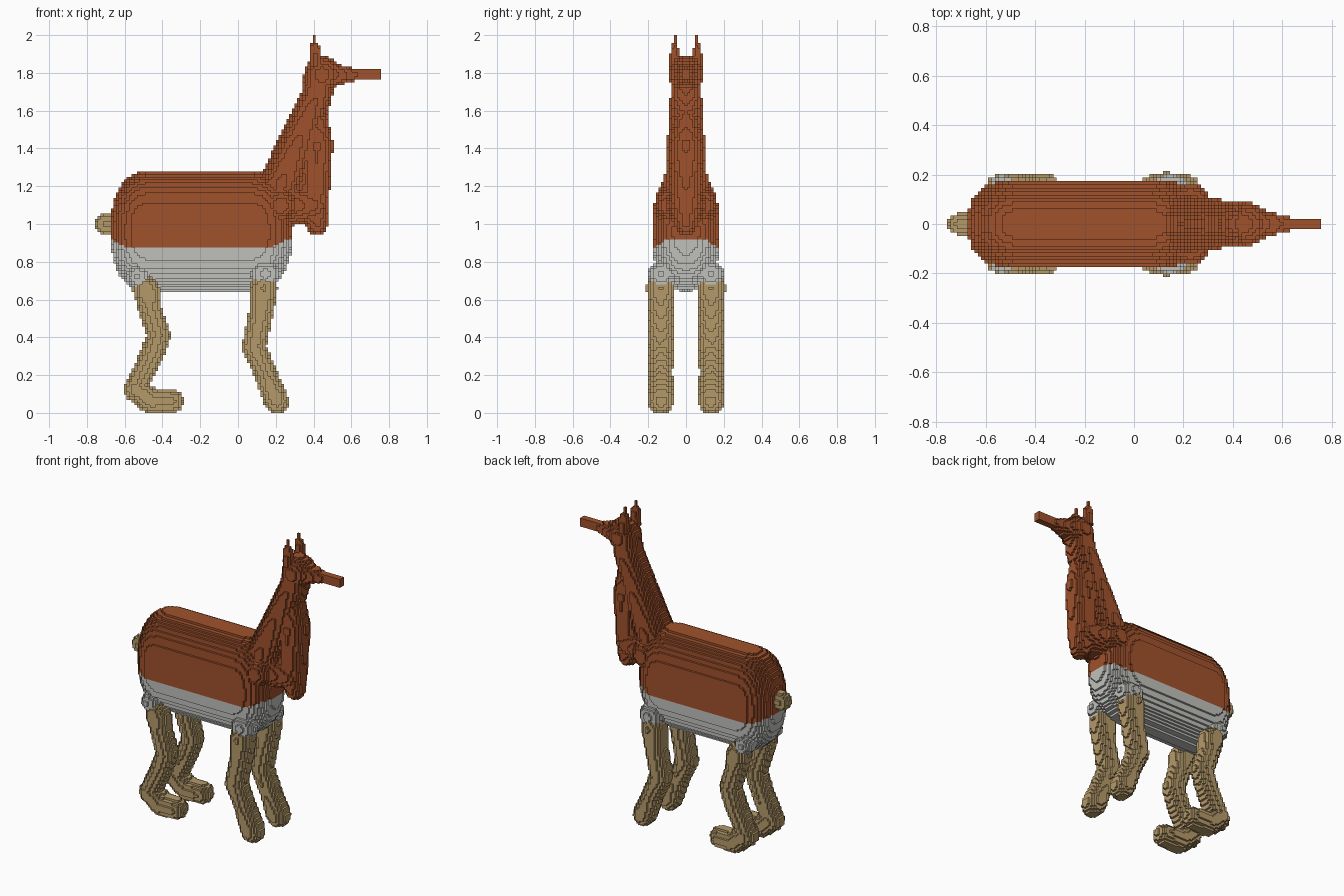
import bpy
import math

cube = bpy.data.objects.get("Cube")
if cube:
    bpy.data.objects.remove(cube, do_unlink=True)

H = 1 / 72          # block size: 144 layers make a height of 2
cells = {}          # (i, j, k) -> part name; the first part to claim a cell keeps it


def material(name, rgb):
    m = bpy.data.materials.new(name)
    m.use_nodes = True
    m.diffuse_color = (*rgb, 1)
    m.node_tree.nodes["Principled BSDF"].inputs["Base Color"].default_value = (*rgb, 1)
    return m


BROWN = material("russet_brown", (0.352, 0.084, 0.026))
GREY = material("silver_grey", (0.527, 0.527, 0.505))
TAN = material("tan", (0.462, 0.323, 0.144))


def fill(part, lo, hi, inside):
    """Claim every free block in the box lo..hi whose centre is inside."""
    i0, j0 = (math.floor(lo[n] / H) for n in (0, 1))
    i1, j1 = (math.ceil(hi[n] / H) for n in (0, 1))
    for k in range(max(0, math.floor(lo[2] / H)), min(144, math.ceil(hi[2] / H))):
        for i in range(i0, i1 + 1):
            for j in range(j0, j1 + 1):
                if (i, j, k) not in cells and inside(i * H, j * H, (k + 0.5) * H):
                    cells[i, j, k] = part


def box(part, lo, hi):
    fill(part, lo, hi, lambda x, y, z: all(
        a <= p <= b for a, p, b in zip(lo, (x, y, z), hi)))


def ellipsoid(part, c, r):
    lo = [a - b for a, b in zip(c, r)]
    hi = [a + b for a, b in zip(c, r)]
    fill(part, lo, hi, lambda x, y, z: sum(
        ((p - a) / b) ** 2 for p, a, b in zip((x, y, z), c, r)) <= 1)


def limb(part, points, y=0.0, wide=1.0):
    """Chain of tapered capsules through (x, z, radius) points at depth y."""
    for (ax, az, ar), (bx, bz, br) in zip(points, points[1:]):
        dx, dz = bx - ax, bz - az
        length2 = dx * dx + dz * dz

        def inside(px, py, pz):
            t = min(1, max(0, ((px - ax) * dx + (pz - az) * dz) / length2))
            r = ar + (br - ar) * t
            return ((px - ax - dx * t) ** 2 + ((py - y) / wide) ** 2
                    + (pz - az - dz * t) ** 2) <= r * r

        m = max(ar, br)
        fill(part, (min(ax, bx) - m, y - m * wide, min(az, bz) - m),
             (max(ax, bx) + m, y + m * wide, max(az, bz) + m), inside)


# Barrel body: long rounded form with softly squared ends
def in_body(x, y, z):
    d = max((-0.47 - x) / 0.205, (x - 0.06) / 0.228, 0)
    return d ** 2.4 + (abs(y) / 0.18) ** 2.4 + (abs(z - 0.962) / 0.318) ** 2.4 <= 1


fill("body", (-0.7, -0.2, 0.6), (0.31, 0.2, 1.3), in_body)

# Neck, with a hanging throat in front of it
limb("neck", [(0.225, 1.21, 0.115), (0.415, 1.68, 0.083), (0.43, 1.78, 0.083)])
limb("throat", [(0.415, 1.6, 0.055), (0.418, 1.42, 0.085),
                (0.402, 1.12, 0.08), (0.418, 1.0, 0.058)])
limb("chest", [(0.2, 1.1, 0.125), (0.39, 1.1, 0.09)])

# Head and snout
ellipsoid("head", (0.445, 0, 1.79), (0.096, 0.09, 0.1))
limb("head", [(0.47, 1.79, 0.075), (0.61, 1.79, 0.034)])
box("snout", (0.55, -0.024, 1.757), (0.71, 0.024, 1.82))
box("snout", (0.7, -0.024, 1.77), (0.758, 0.024, 1.82))

# Tail stub
ellipsoid("tail", (-0.69, 0, 1.0), (0.068, 0.045, 0.056))

HIND = [(-0.485, 0.65, 0.072), (-0.465, 0.55, 0.062), (-0.42, 0.41, 0.062),
        (-0.455, 0.31, 0.062), (-0.53, 0.15, 0.06), (-0.54, 0.125, 0.066),
        (-0.46, 0.062, 0.066), (-0.35, 0.062, 0.062)]
FORE = [(0.135, 0.66, 0.074), (0.12, 0.52, 0.064), (0.084, 0.35, 0.064),
        (0.145, 0.21, 0.06), (0.195, 0.085, 0.068), (0.205, 0.06, 0.065)]

for side, s in (("near", -1), ("far", 1)):
    y = 0.133 * s
    # Shoulder rounding and ears
    ellipsoid("chest", (0.225, 0.085 * s, 1.1), (0.085, 0.078, 0.085))
    limb("ear_" + side, [(0.41, 1.86, 0.036), (0.408, 1.945, 0.022)], 0.06 * s, 0.8)
    box("ear_" + side, (0.402, 0.06 * s - 0.008, 1.93), (0.416, 0.06 * s + 0.008, 2.0))
    # Hips, then legs
    ellipsoid("hip_hind_" + side, (-0.53, y, 0.72), (0.06, 0.064, 0.06))
    ellipsoid("hip_fore_" + side, (0.145, y, 0.735), (0.08, 0.066, 0.07))
    limb("leg_hind_" + side, HIND, y, 1.04)
    limb("leg_fore_" + side, FORE, y, 1.04)


def colour(part, x, z):
    if part.startswith(("leg", "tail")):
        return 2
    if part.startswith("hip"):
        return 1
    if part == "body":      # pale belly, its edge rising at both ends
        past_end = max(-0.6 - x, x - 0.18, 0)
        return 1 if z < 0.88 + min(0.03, past_end * 0.5) else 0
    return 0


# Outward block faces: direction and its four corners, counter-clockwise
SIDES = [((1, 0, 0), ((1, 0, 0), (1, 1, 0), (1, 1, 1), (1, 0, 1))),
         ((-1, 0, 0), ((0, 0, 0), (0, 0, 1), (0, 1, 1), (0, 1, 0))),
         ((0, 1, 0), ((0, 1, 0), (0, 1, 1), (1, 1, 1), (1, 1, 0))),
         ((0, -1, 0), ((0, 0, 0), (1, 0, 0), (1, 0, 1), (0, 0, 1))),
         ((0, 0, 1), ((0, 0, 1), (1, 0, 1), (1, 1, 1), (0, 1, 1))),
         ((0, 0, -1), ((0, 0, 0), (0, 1, 0), (1, 1, 0), (1, 0, 0)))]

# Turn the exposed block faces of each part into one mesh object
for part in dict.fromkeys(cells.values()):
    verts, faces, tints = {}, [], []
    for (i, j, k), owner in cells.items():
        if owner != part:
            continue
        tint = colour(part, i * H, (k + 0.5) * H)
        for (a, b, c), corners in SIDES:
            if (i + a, j + b, k + c) not in cells:
                faces.append([verts.setdefault((i + u, j + v, k + w), len(verts))
                              for u, v, w in corners])
                tints.append(tint)
    if not faces:
        continue
    mesh = bpy.data.meshes.new(part)
    mesh.from_pydata([((u - 0.5) * H, (v - 0.5) * H, w * H) for u, v, w in verts], [], faces)
    used = sorted(set(tints))
    for t in used:
        mesh.materials.append((BROWN, GREY, TAN)[t])
    for poly, t in zip(mesh.polygons, tints):
        poly.material_index = used.index(t)
    bpy.context.collection.objects.link(bpy.data.objects.new(part, mesh))
